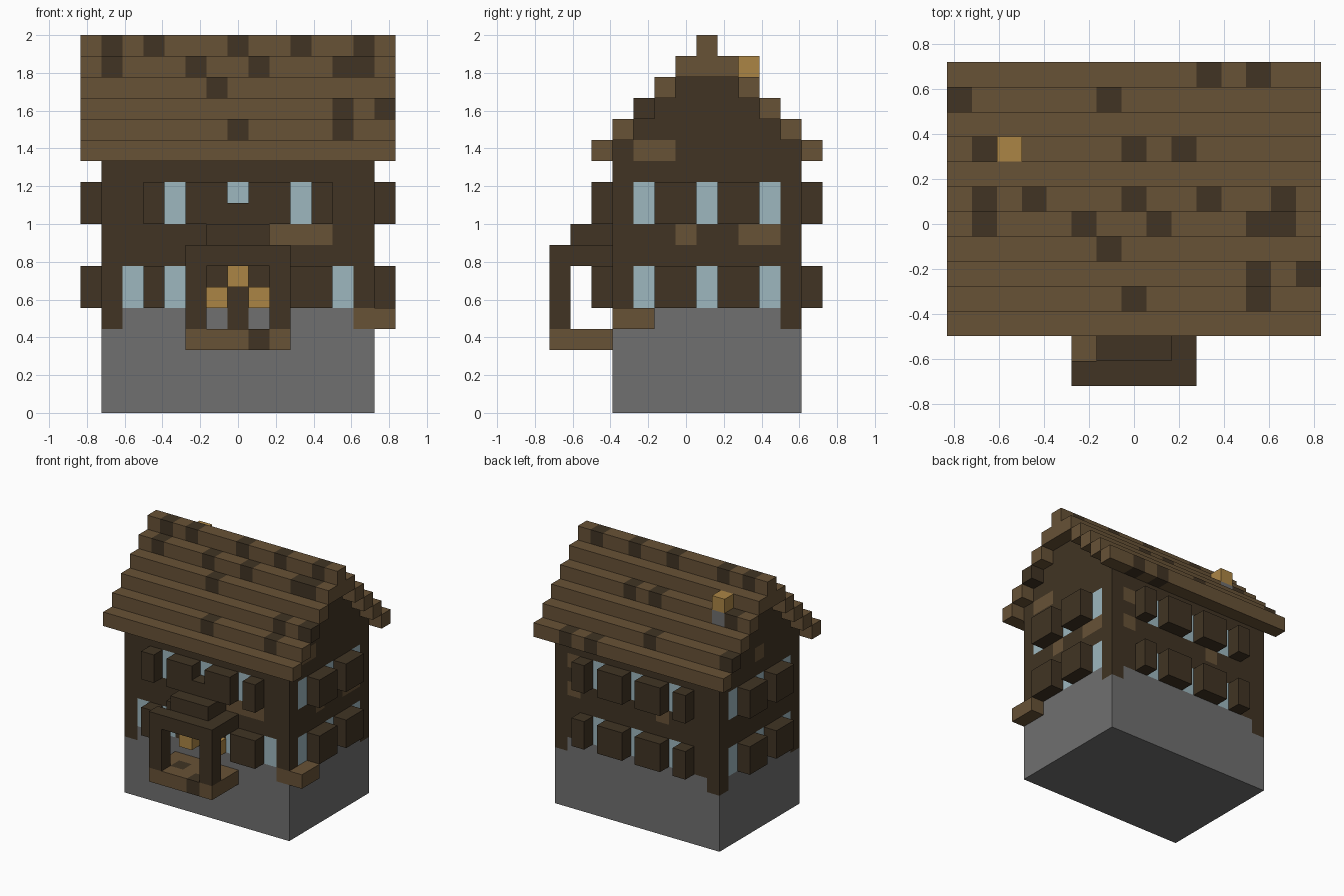
import bpy
import bmesh
from mathutils import Vector

if "Cube" in bpy.data.objects:
    bpy.data.objects.remove(bpy.data.objects["Cube"], do_unlink=True)

U = 1 / 9                              # block size
ORIGIN = Vector((-7.5, -6.5, 0))       # grid corner, in blocks


def material(name, rgb):
    m = bpy.data.materials.new(name)
    m.use_nodes = True
    m.diffuse_color = (*rgb, 1)
    m.node_tree.nodes["Principled BSDF"].inputs["Base Color"].default_value = (*rgb, 1)
    return m


PLANK, LOG, STONE, GLASS, GOLD = range(5)
MATS = [
    material("brown plank", (0.137, 0.084, 0.037)),
    material("dark log", (0.052, 0.034, 0.017)),
    material("grey stone", (0.162, 0.162, 0.162)),
    material("pale glass", (0.34, 0.475, 0.52)),
    material("lamp gold", (0.41, 0.235, 0.06)),
]
AXES = [Vector(a) for a in ((1, 0, 0), (0, 1, 0), (0, 0, 1))]


def span(a):
    return range(a[0], a[1] + 1) if isinstance(a, tuple) else (a,)


def box(x, y, z):
    """All grid cells in a box; each argument is a cell or a (first, last) pair."""
    return {(i, j, k) for i in span(x) for j in span(y) for k in span(z)}


def blocks(name, cells, base, accents=None):
    """Skin a set of cells with square faces, coloured by cell."""
    accents = accents or {}
    bm = bmesh.new()
    for cell in sorted(cells):
        centre = Vector(cell) + Vector((0.5, 0.5, 0.5))
        for n in range(3):
            a, b = AXES[(n + 1) % 3] / 2, AXES[(n + 2) % 3] / 2
            for s in (1, -1):
                side = AXES[n] * s
                if tuple(int(v) for v in Vector(cell) + side) in cells:
                    continue
                mid = centre + side / 2
                quad = [mid - a - b, mid + a - b, mid + a + b, mid - a + b][::s]
                face = bm.faces.new([bm.verts.new((p + ORIGIN) * U) for p in quad])
                face.material_index = accents.get(cell, base)
    bmesh.ops.remove_doubles(bm, verts=bm.verts[:], dist=0.001)
    mesh = bpy.data.meshes.new(name)
    bm.to_mesh(mesh)
    bm.free()
    for m in MATS:
        mesh.materials.append(m)
    obj = bpy.data.objects.new(name, mesh)
    bpy.context.collection.objects.link(obj)
    return obj


def paint(accents, cells, mat):
    accents.update(dict.fromkeys(cells, mat))


LOWER, UPPER = (5, 6), (9, 10)
LEFT_X, RIGHT_X, FRONT_Y, BACK_Y = 13, 1, 3, 11

# Stone base with corner posts reaching into it
colours = {}
for x in (RIGHT_X, LEFT_X):
    for y in (FRONT_Y, BACK_Y):
        paint(colours, box(x, y, 4), LOG)
paint(colours, box(LEFT_X, FRONT_Y, 4), PLANK)
paint(colours, box(7, FRONT_Y, 4), LOG)
blocks("stone_base", box((1, 13), (3, 11), (0, 4)), STONE, colours)

# Timber walls with windows and plank patches
colours = {}
for floor in (LOWER, UPPER):
    for n in (4, 7, 10):
        paint(colours, box(n, BACK_Y, floor), GLASS)
        for x in (RIGHT_X, LEFT_X):
            paint(colours, box(x, n, floor), GLASS)
for x in (4, 7, 10):
    paint(colours, box(x, FRONT_Y, UPPER), GLASS)
for x in (2, 4, 9, 12):
    paint(colours, box(x, FRONT_Y, LOWER), GLASS)
for patch in (box((9, 11), FRONT_Y, 8), box(LEFT_X, 6, 8), box(LEFT_X, (9, 10), 8),
              box(12, BACK_Y, 10), box(12, BACK_Y, 8), box(5, BACK_Y, 8)):
    paint(colours, patch, PLANK)
blocks("timber_walls", box((1, 13), (3, 11), (5, 11)), LOG, colours)

# Stepped gable filling the roof
gable = set()
for step in range(4):
    gable |= box((1, 13), (3 + step, 11 - step), 12 + step)
colours = {}
paint(colours, box(LEFT_X, (4, 5), 12), PLANK)
paint(colours, box(RIGHT_X, 7, 12), PLANK)
blocks("gable", gable, LOG, colours)

# Shutters: sides, back and front
for floor, label in ((LOWER, "lower"), (UPPER, "upper")):
    for wide in ((5, 6), (8, 9)):
        for x, side in ((0, "right"), (14, "left")):
            blocks(f"{side}_{label}_shutter", box(x, wide, floor), LOG)
    for x in (3, (5, 6), (8, 9), 11):
        blocks(f"back_{label}_shutter", box(x, 12, floor), LOG)
        if floor == UPPER:
            blocks("front_upper_shutter", box(x, 2, floor), LOG)
for x in (3, (10, 11)):
    blocks("front_lower_shutter", box(x, 2, LOWER), LOG)

# Roof courses, stepping in towards the ridge; dark cells listed by course
dark_front = {13: (7, 12), 14: (12, 14), 15: (6,), 16: (1, 5, 8, 12, 13)}
dark_back = {12: (10, 12), 13: (0, 6), 15: (1, 7, 9)}
for step in range(5):
    z = 12 + step
    for side, y, dark in (("front", 2 + step, dark_front), ("back", 12 - step, dark_back)):
        colours = {(x, y, z): LOG for x in dark.get(z, ())}
        if side == "back" and z == 15:
            colours[2, y, z] = STONE
        blocks(f"{side}_roof_course", box((0, 14), y, z), PLANK, colours)
blocks("ridge_base", box((0, 14), 7, 16), PLANK)
blocks("ridge", box((0, 14), 7, 17), PLANK, {(x, 7, 17): LOG for x in (1, 3, 7, 10, 13)})
blocks("chimney_lamp", box(2, 9, 16), GOLD)

# Porch: floor, posts, canopy and lamps
blocks("porch_floor", box((5, 9), (0, 2), 3), PLANK, {(8, 0, 3): LOG, (6, 1, 3): LOG})
for x in (5, 9):
    blocks("porch_post", box(x, 0, (4, 6)), LOG)
blocks("porch_canopy", box((5, 9), (0, 2), 7) - box(5, 1, 7), LOG)
blocks("canopy_top", box((6, 8), (1, 2), 8), LOG)
blocks("canopy_peak", box(7, 2, 9), LOG)
for x, z in ((6, 5), (7, 6), (8, 5)):
    blocks("porch_lamp", box(x, 2, z), GOLD)

# Beam end sticking out beside the front corner
blocks("beam_end", box(14, (3, 4), 4), PLANK)
